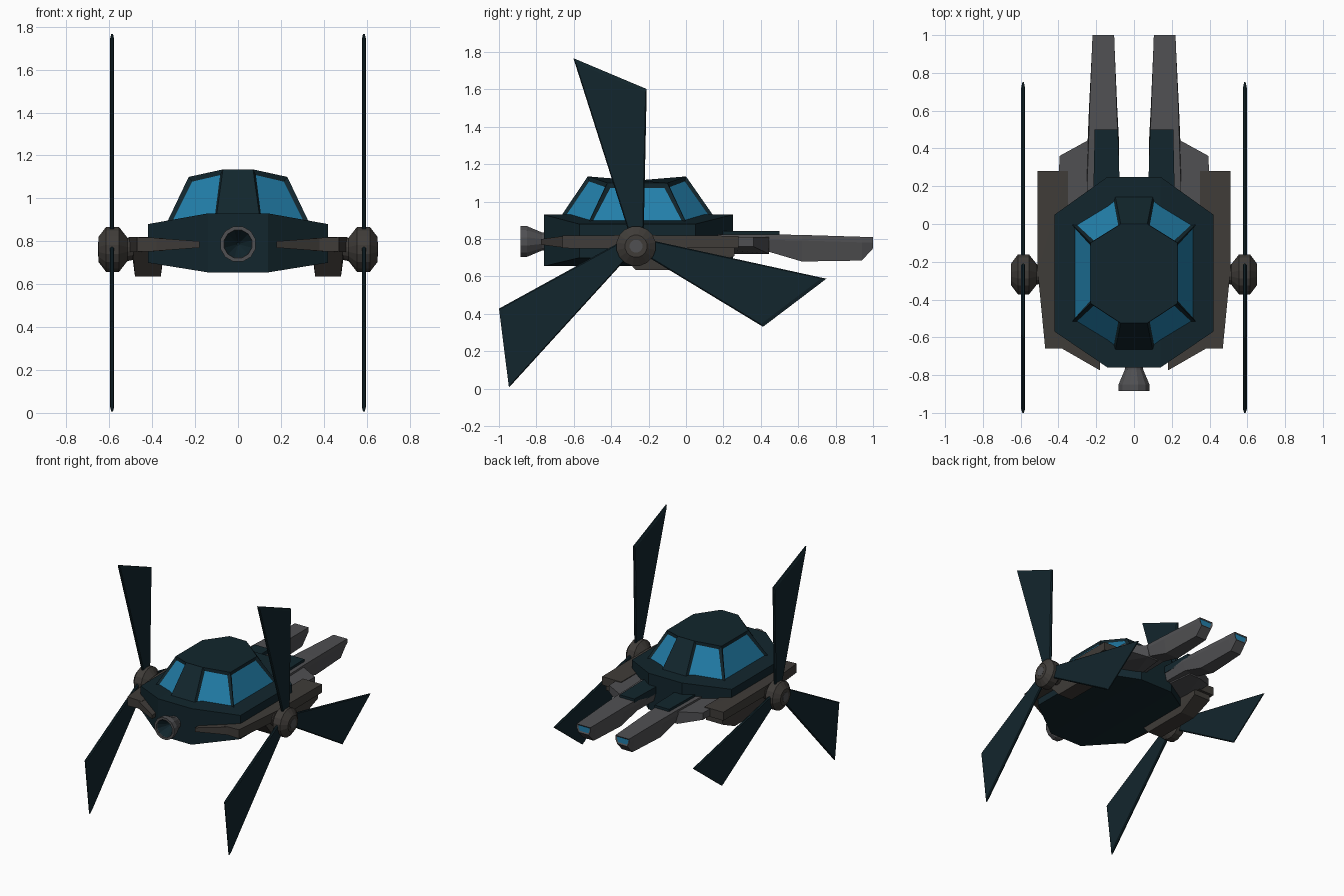
import bpy, bmesh, math

if "Cube" in bpy.data.objects:
    bpy.data.objects.remove(bpy.data.objects["Cube"])


def material(name, rgb):
    m = bpy.data.materials.new(name)
    m.diffuse_color = (*rgb, 1)
    m.use_nodes = True
    m.node_tree.nodes["Principled BSDF"].inputs["Base Color"].default_value = m.diffuse_color
    return m


TEAL = material("dark_teal", (0.006, 0.019, 0.026))
GLASS = material("blue_glass", (0.016, 0.21, 0.40))
BROWN = material("brown_metal", (0.05, 0.045, 0.04))
GREY = material("grey_metal", (0.08, 0.08, 0.085))


def finish(bm, name, mats, mirror=False):
    bmesh.ops.recalc_face_normals(bm, faces=bm.faces)
    me = bpy.data.meshes.new(name)
    bm.to_mesh(me)
    bm.free()
    for m in mats:
        me.materials.append(m)
    ob = bpy.data.objects.new(name, me)
    bpy.context.collection.objects.link(ob)
    if mirror:
        ob.modifiers.new("mirror", "MIRROR").use_clip = False
    return ob


def loft(rings, caps=True):
    """Join rings of equal point count with quads."""
    bm = bmesh.new()
    vs = [[bm.verts.new(p) for p in r] for r in rings]
    n = len(rings[0])
    for a, b in zip(vs, vs[1:]):
        for i in range(n):
            j = (i + 1) % n
            bm.faces.new((a[i], a[j], b[j], b[i]))
    if caps:
        bm.faces.new(vs[0])
        bm.faces.new(vs[-1])
    bmesh.ops.recalc_face_normals(bm, faces=bm.faces)
    return bm


def convex(points):
    """Convex solid around points, flat faces merged."""
    bm = bmesh.new()
    for p in points:
        bm.verts.new(p)
    r = bmesh.ops.convex_hull(bm, input=bm.verts)
    junk = {g for g in r["geom_interior"] + r["geom_unused"] if isinstance(g, bmesh.types.BMVert)}
    bmesh.ops.delete(bm, geom=list(junk), context="VERTS")
    bmesh.ops.dissolve_limit(bm, angle_limit=0.02, verts=bm.verts, edges=bm.edges)
    return bm


def circle(n, r, place):
    return [place(r * math.cos(2 * math.pi * (i + .5) / n), r * math.sin(2 * math.pi * (i + .5) / n))
            for i in range(n)]


def inset_glass(bm, test, thickness, depth):
    faces = [f for f in bm.faces if test(f)]
    bmesh.ops.inset_individual(bm, faces=faces, thickness=thickness, depth=depth)
    for f in faces:
        f.material_index = 1


# Hull: octagonal plan, crowned across its width
hull = [[(x, y0, z0), (x, y1, z0), (x, y1, z1), (x, y0, z1)] for x, y0, y1, z0, z1 in
        ((-.42, -.57, .05, .70, .88), (-.14, -.76, .25, .655, .93),
         (.14, -.76, .25, .655, .93), (.42, -.57, .05, .70, .88))]
finish(loft(hull), "hull", [TEAL])


# Cabin dome with six recessed windows
def octagon(xi, xo, ys, zi, zo):
    f, fo, bo, b = ys
    return [(-xi, f, zi), (xi, f, zi), (xo, fo, zo), (xo, bo, zo),
            (xi, b, zi), (-xi, b, zi), (-xo, bo, zo), (-xo, fo, zo)]


bm = loft([octagon(.10, .33, (-.67, -.52, .0, .15), .92, .89),
           octagon(.07, .23, (-.525, -.42, -.10, .0), 1.135, 1.10)])
bm.normal_update()
inset_glass(bm, lambda f: len(f.verts) == 4 and abs(f.normal.x) > .2, .028, -.012)
finish(bm, "cabin_dome", [TEAL, GLASS])

# Front nozzle with a hollow mouth
at_front = lambda y: (lambda a, b: (a, y, .787 + b))
finish(loft([circle(12, r, at_front(y)) for y, r in
             ((-.74, .05), (-.77, .05), (-.85, .085), (-.885, .085), (-.885, .067), (-.87, .065))], False),
       "front_nozzle", [GREY])
finish(loft([circle(12, .066, at_front(-.878)), circle(12, .004, at_front(-.79))], False),
       "nozzle_core", [TEAL])

# Side armour and its strip wrapping round the nose
Z = .785
side = [(.51, .28, .032), (.51, -.25, .036), (.47, -.66, .034), (.35, -.66, .03), (.35, .28, .032)]
nose = [(.38, -.66, .03), (.18, -.775, .015), (.18, -.70, .015), (.38, -.55, .03)]
for name, outline in (("side_armour", side), ("nose_armour", nose)):
    finish(convex([(x, y, Z + s * h) for x, y, h in outline for s in (-1, 1)]), name, [BROWN], True)

# Under-slung pods
pod = [(-.38, .76), (-.27, .635), (.10, .635), (.26, .71), (.26, .77)]
finish(convex([(x + (.01 if z < .65 else 0) * s, y, z) for y, z in pod for x, s in ((.35, 1), (.49, -1))]),
       "side_pod", [BROWN], True)

# Rear shoulders linking the pods to the prongs
shoulder = [(.40, .05), (.395, .36), (.24, .445), (.15, .445), (.10, .05)]
finish(convex([(x, y, z) for x, y in shoulder for z in ((.76 if x > .3 else .72), .812)]),
       "rear_shoulder", [GREY], True)

# Rear prongs with glass tips
prong = [[(x0, y, t), (x1, y, t), (x1 + c, y, t - .03), (x1 - .015, y, b), (x0 + .015, y, b), (x0 - c, y, t - .03)]
         for y, x0, x1, t, b, c in ((.15, .08, .25, .825, .73, 0), (.45, .085, .24, .825, .73, .005),
                                    (.62, .092, .235, .822, .68, .003), (.94, .103, .222, .812, .685, 0),
                                    (1.0, .105, .22, .81, .75, 0))]
bm = loft(prong)
bm.normal_update()
inset_glass(bm, lambda f: f.normal.y > .9, .012, -.006)
finish(bm, "rear_prong", [GREY, GLASS], True)

# Dark cover blocks on the prong roots
finish(convex([(x, y, z) for y, x0, x1 in ((.18, .075, .215), (.50, .085, .208))
               for x in (x0, x1) for z in (.79, .843)]), "prong_cover", [TEAL], True)

# Rotor hubs and their light centre caps
HY, HZ = -.267, .762
at_hub = lambda x: (lambda a, b: (x, HY + a, HZ + b))
finish(loft([circle(16, r, at_hub(x)) for x, r in
             ((.49, .05), (.515, .055), (.555, .107), (.615, .107), (.65, .06))]), "rotor_hub", [BROWN], True)
finish(loft([circle(12, .035, at_hub(x)) for x in (.64, .652)]), "hub_cap", [GREY], True)

# Three flared blades per rotor, with bevelled rims
blade = [(-.04, .05), (.04, .05), (.056, .815), (-.336, .98)]
cy, cz = (sum(p[i] for p in blade) / 4 for i in (0, 1))
for k in range(3):
    c, s = math.cos(k * math.tau / 3), math.sin(k * math.tau / 3)
    rings = []
    for x, f in ((.577, .95), (.583, 1), (.591, 1), (.597, .95)):
        pts = [(cy + (y - cy) * f, cz + (z - cz) * f) for y, z in blade]
        rings.append([(x, -.266 + c * y - s * z, .787 + s * y + c * z) for y, z in pts])
    finish(loft(rings), f"rotor_blade_{k + 1}", [TEAL], True)
